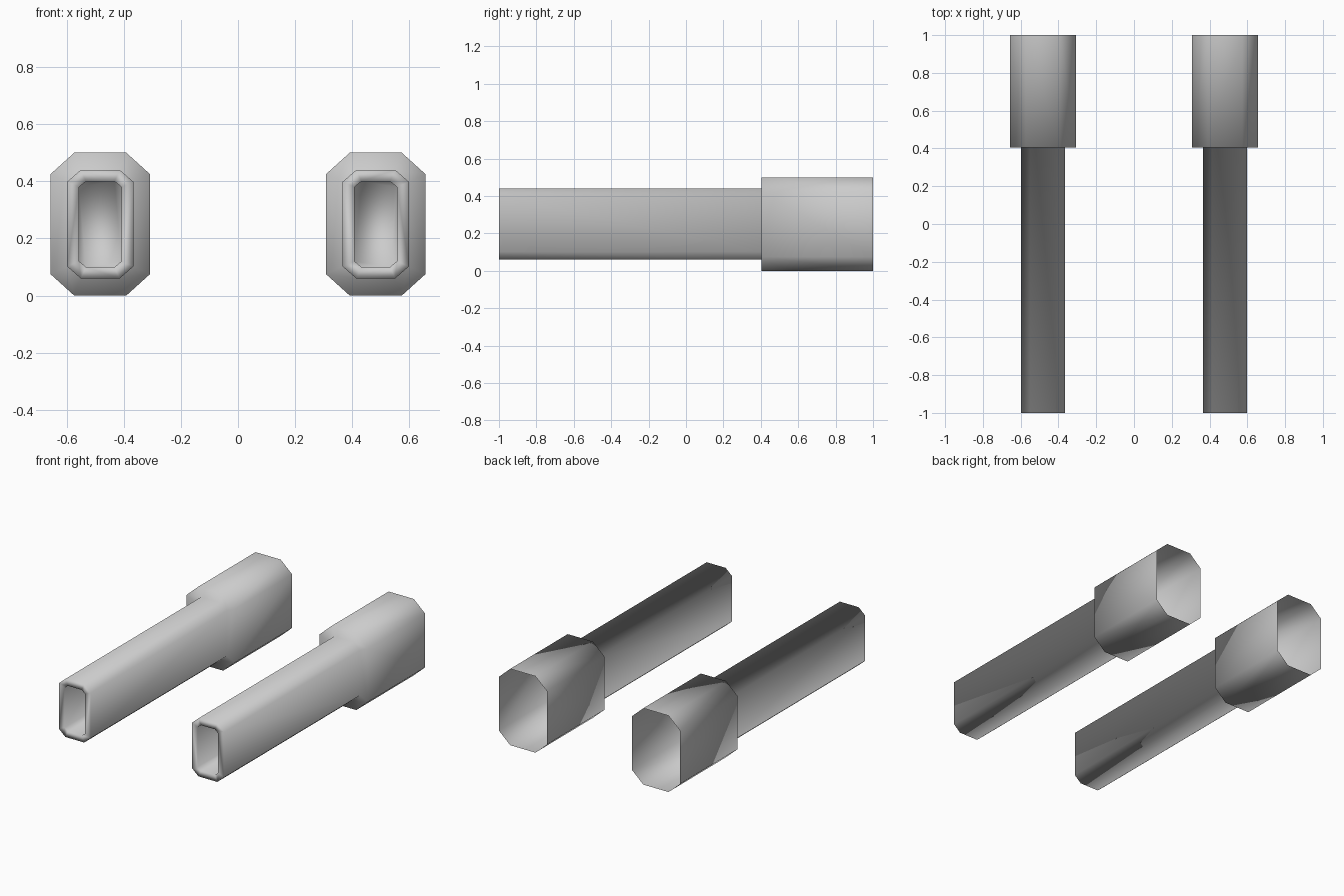
import bpy, bmesh

if "Cube" in bpy.data.objects:
    bpy.data.objects.remove(bpy.data.objects["Cube"])


def octagon(bm, y, hw, hh, cx, cz):
    """Ring of a chamfered rectangle centred on x = 0.482, z = 0.25."""
    pts = [(-hw + cx, -hh), (hw - cx, -hh), (hw, -hh + cz), (hw, hh - cz),
           (hw - cx, hh), (-hw + cx, hh), (-hw, hh - cz), (-hw, -hh + cz)]
    return [bm.verts.new((0.482 + x, y, 0.25 + z)) for x, z in pts]


def make_tube(name, sections, side):
    bm = bmesh.new()
    rings = [octagon(bm, *s) for s in sections]
    for a, b in zip(rings, rings[1:]):
        for i in range(8):
            j = (i + 1) % 8
            bm.faces.new((a[i], a[j], b[j], b[i]))
    # floor of the muzzle hole
    bm.faces.new(rings[-1])
    if side < 0:
        for v in bm.verts:
            v.co.x = -v.co.x
        bmesh.ops.reverse_faces(bm, faces=bm.faces[:])
    for f in bm.faces:
        f.smooth = True
    mesh = bpy.data.meshes.new(name)
    bm.to_mesh(mesh)
    bm.free()
    obj = bpy.data.objects.new(name, mesh)
    bpy.context.collection.objects.link(obj)
    return obj


# y, half width, half height, chamfer in x, chamfer in z
sections = [
    (1.0, 0.174, 0.25, 0.083, 0.075),     # open rear of the housing
    (0.405, 0.174, 0.25, 0.083, 0.075),   # housing front
    (0.405, 0.116, 0.19, 0.048, 0.042),   # barrel root
    (-1.0, 0.116, 0.19, 0.048, 0.042),    # muzzle rim
    (-1.0, 0.074, 0.15, 0.024, 0.02),     # hole edge
    (-0.6, 0.074, 0.15, 0.024, 0.02),     # hole floor
]

# left and right barrels
for name, side in (("left_barrel", -1), ("right_barrel", 1)):
    make_tube(name, sections, side)
